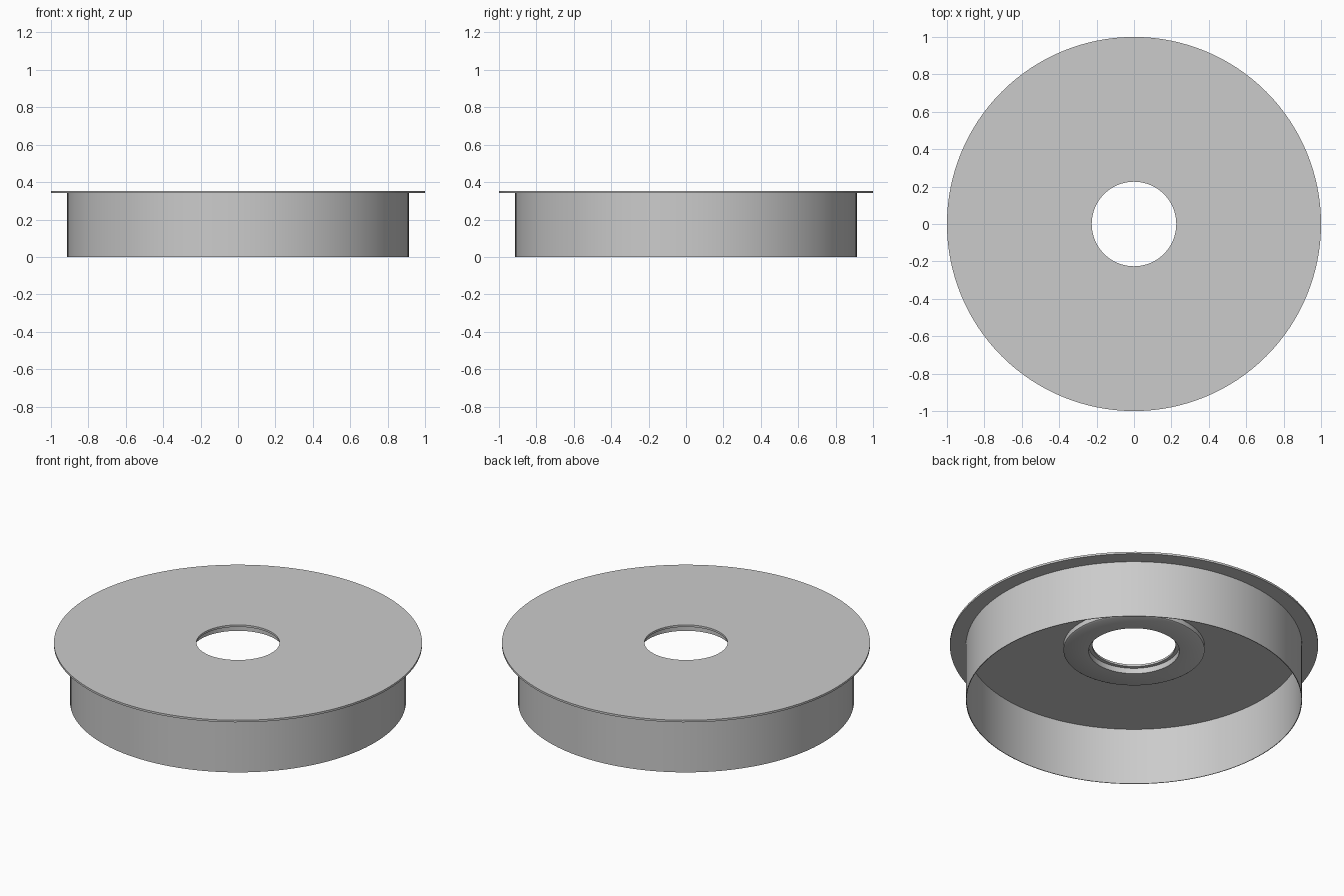
import bpy, bmesh, math

if "Cube" in bpy.data.objects:
    bpy.data.objects.remove(bpy.data.objects["Cube"])

SIDES = 128


def lathe(name, profile):
    """Revolve a closed (radius, z) profile around the z axis."""
    bm = bmesh.new()
    rings = []
    for r, z in profile:
        rings.append([bm.verts.new((r * math.cos(2 * math.pi * i / SIDES),
                                    r * math.sin(2 * math.pi * i / SIDES), z))
                      for i in range(SIDES)])
    for k, a in enumerate(rings):
        b = rings[(k + 1) % len(rings)]
        for i in range(SIDES):
            j = (i + 1) % SIDES
            bm.faces.new((a[i], a[j], b[j], b[i]))
    bmesh.ops.recalc_face_normals(bm, faces=bm.faces)
    mesh = bpy.data.meshes.new(name)
    bm.to_mesh(mesh)
    bm.free()
    obj = bpy.data.objects.new(name, mesh)
    bpy.context.collection.objects.link(obj)
    bpy.ops.object.select_all(action='DESELECT')
    obj.select_set(True)
    bpy.context.view_layer.objects.active = obj
    bpy.ops.object.shade_smooth_by_angle(angle=math.radians(30))
    return obj


# Thin top plate with the central hole
lathe("top_plate", [(0.226, 0.341), (1.0, 0.341), (1.0, 0.353), (0.226, 0.353)])

# Thin skirt wall hanging below the plate
lathe("skirt_wall", [(0.909, 0.0), (0.913, 0.0), (0.913, 0.341), (0.909, 0.341)])

# Collar under the plate around the hole, with a small outer chamfer
lathe("hole_collar", [(0.246, 0.308), (0.374, 0.308), (0.383, 0.313),
                      (0.383, 0.341), (0.246, 0.341)])
